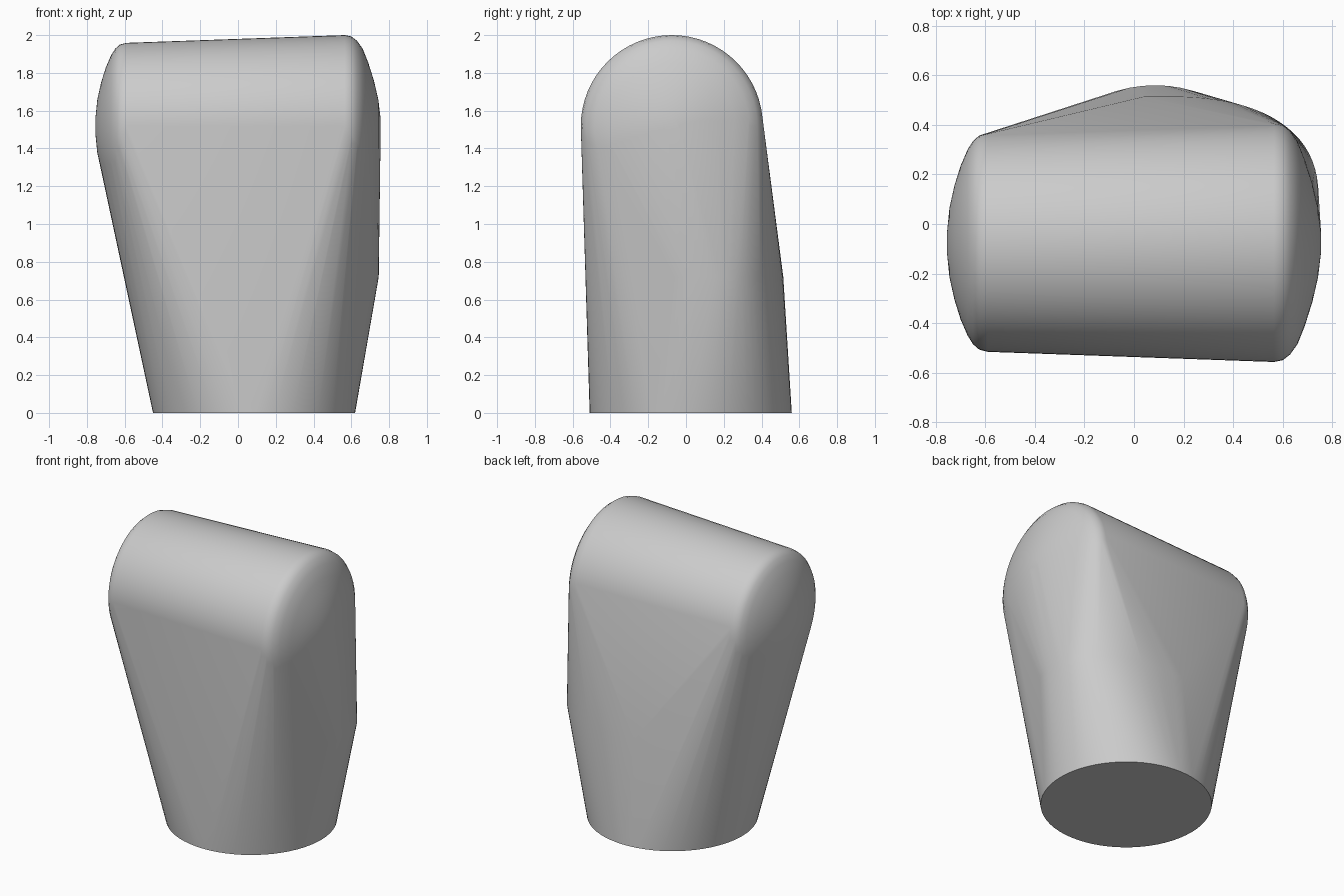
import bpy, bmesh
from math import sin, cos, pi, radians, copysign

cube = bpy.data.objects.get("Cube")
if cube:
    bpy.data.objects.remove(cube, do_unlink=True)

grey = bpy.data.materials.new("light grey")
grey.use_nodes = True
colour = (0.6, 0.6, 0.6, 1)
grey.diffuse_color = colour
grey.node_tree.nodes["Principled BSDF"].inputs["Base Color"].default_value = colour

bm = bmesh.new()


def power(value, exponent):
    return copysign(abs(value) ** exponent, value)


# Tapered barrel lying along x, with rounded rims and domed ends: (x, radius)
barrel = [(-0.755, 0.04), (-0.745, 0.14), (-0.725, 0.23), (-0.70, 0.31),
          (-0.672, 0.375), (-0.65, 0.41), (-0.625, 0.432), (-0.59, 0.441),
          (0.565, 0.482), (0.60, 0.475), (0.63, 0.452), (0.66, 0.41),
          (0.69, 0.335), (0.72, 0.24), (0.743, 0.14), (0.755, 0.04)]
SIDES = 64
for x, r in barrel:
    for i in range(SIDES):
        a = 2 * pi * i / SIDES
        bm.verts.new((x, -0.075 + r * cos(a), 1.518 + r * sin(a)))

# Round foot
for i in range(SIDES):
    a = 2 * pi * i / SIDES
    bm.verts.new((0.085 + 0.535 * cos(a), 0.025 + 0.535 * sin(a), 0))

# Bulging shoulder on the side and back, part way up
for i in range(33):
    a = radians(-50 + 145 * i / 32)
    bm.verts.new((0.12 + 0.625 * power(cos(a), 0.83),
                  0.10 + 0.415 * power(sin(a), 0.83), 0.72))

# Stretch one skin over the barrel, shoulder and foot
hull = bmesh.ops.convex_hull(bm, input=bm.verts[:])
loose = {g for g in hull["geom_interior"] + hull["geom_unused"]
         if isinstance(g, bmesh.types.BMVert)}
bmesh.ops.delete(bm, geom=list(loose), context="VERTS")
bmesh.ops.dissolve_limit(bm, angle_limit=radians(0.3),
                         verts=bm.verts[:], edges=bm.edges[:])
bmesh.ops.recalc_face_normals(bm, faces=bm.faces[:])

mesh = bpy.data.meshes.new("body")
bm.to_mesh(mesh)
bm.free()
mesh.materials.append(grey)
body = bpy.data.objects.new("body", mesh)
bpy.context.collection.objects.link(body)
bpy.context.view_layer.objects.active = body
body.select_set(True)
bpy.ops.object.shade_smooth_by_angle(angle=radians(30))
